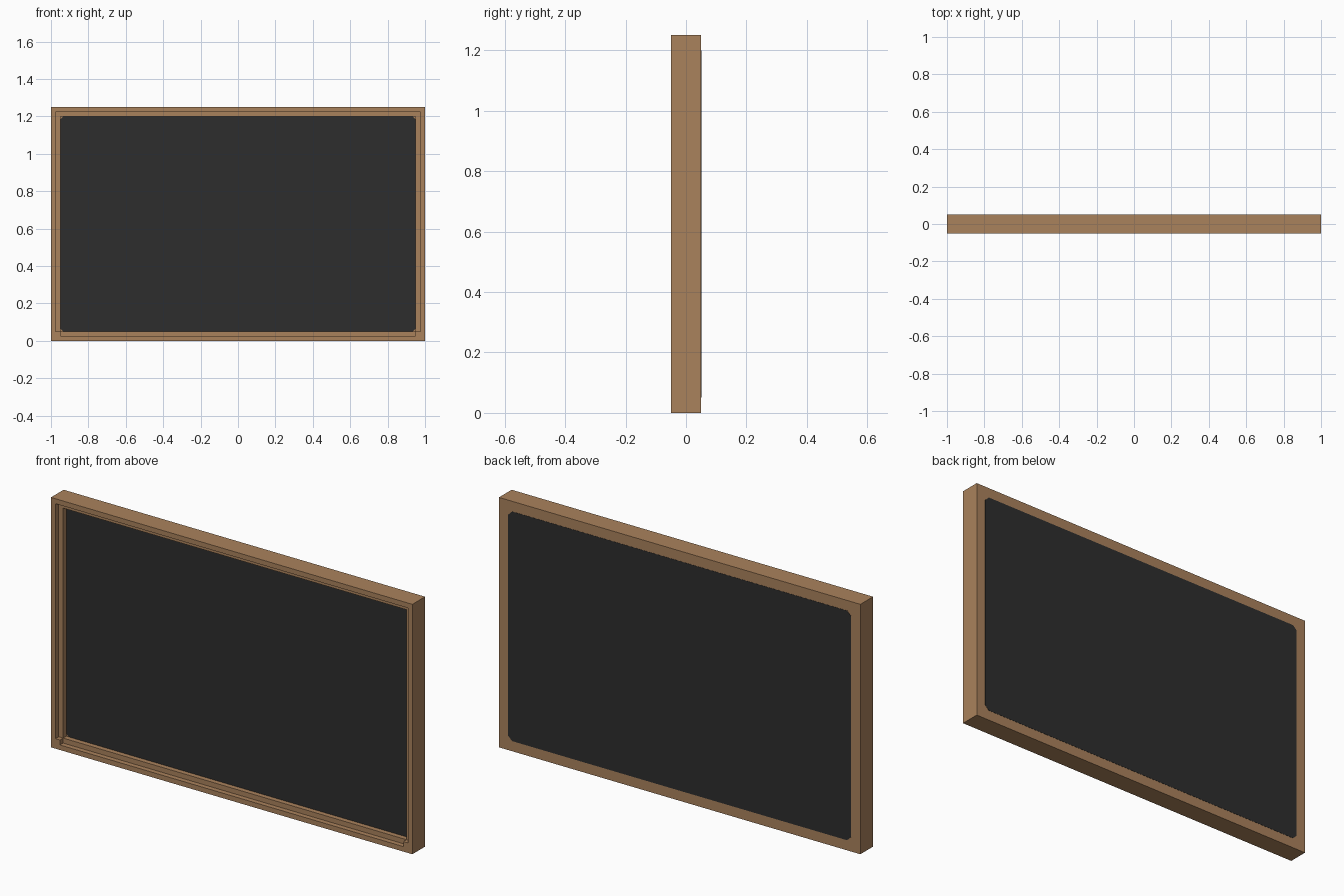
import bpy, bmesh, math

cube = bpy.data.objects.get("Cube")
if cube:
    bpy.data.objects.remove(cube, do_unlink=True)


def material(name, rgb):
    m = bpy.data.materials.new(name)
    m.diffuse_color = (*rgb, 1)
    m.use_nodes = True
    bsdf = m.node_tree.nodes["Principled BSDF"]
    bsdf.inputs["Base Color"].default_value = (*rgb, 1)
    bsdf.inputs["Roughness"].default_value = 0.8
    return m


WOOD = material("warm wood", (0.402, 0.223, 0.107))
SLATE = material("dark slate", (0.027, 0.027, 0.027))


def finish(bm, name, mat):
    bmesh.ops.remove_doubles(bm, verts=bm.verts[:], dist=1e-5)
    bmesh.ops.recalc_face_normals(bm, faces=bm.faces[:])
    bmesh.ops.dissolve_limit(bm, angle_limit=math.radians(1),
                             verts=bm.verts[:], edges=bm.edges[:])
    mesh = bpy.data.meshes.new(name)
    bm.to_mesh(mesh)
    bm.free()
    mesh.materials.append(mat)
    obj = bpy.data.objects.new(name, mesh)
    bpy.context.collection.objects.link(obj)
    return obj


# Wooden frame: a grid of cells, each with its own front depth
XS = [-1, -0.975, -0.95, 0.95, 0.975, 1]
ZS = [0, 0.025, 0.05, 1.2, 1.225, 1.25]
FRONT, LEDGE, FLOOR, BACK = -0.05, -0.025, 0.0, 0.05


def depth(i, k):
    if not (0 <= i < 5 and 0 <= k < 5):
        return BACK                       # outside the frame
    if i == 2 and k == 2:
        return FLOOR                      # board opening
    if (1 <= i <= 3 and k in (2, 3)) or (i == 2 and k == 1):
        return LEDGE                      # stepped rebate
    return FRONT


bm = bmesh.new()


def quad(*points):
    bm.faces.new([bm.verts.new(p) for p in points])


for i in range(6):
    for k in range(6):
        x, z, d = XS[i], ZS[k], depth(i, k)
        if i < 5 and k < 5:
            x2, z2 = XS[i + 1], ZS[k + 1]
            for y in (d, BACK):
                quad((x, y, z), (x2, y, z), (x2, y, z2), (x, y, z2))
        # Step walls towards the neighbouring cells
        left, below = depth(i - 1, k), depth(i, k - 1)
        if k < 5 and left != d:
            quad((x, d, z), (x, left, z), (x, left, ZS[k + 1]), (x, d, ZS[k + 1]))
        if i < 5 and below != d:
            quad((x, d, z), (x, below, z), (XS[i + 1], below, z), (XS[i + 1], d, z))
finish(bm, "wooden_frame", WOOD)


# Slate surfaces: thin plates with clipped corners
def plate(name, y0, y1, clip, half=0.949, low=0.051, high=1.199):
    b = bmesh.new()
    outline = []
    for sx, z, up in ((-1, low, 1), (1, low, 1), (1, high, -1), (-1, high, -1)):
        pair = [(sx * half, z + up * clip), (sx * (half - clip), z)]
        outline += pair if sx * up < 0 else pair[::-1]
    face = b.faces.new([b.verts.new((x, y0, z)) for x, z in outline])
    ext = bmesh.ops.extrude_face_region(b, geom=[face], use_keep_orig=True)
    for v in ext["geom"]:
        if isinstance(v, bmesh.types.BMVert):
            v.co.y = y1
    finish(b, name, SLATE)


plate("front_slate", -0.002, 0.001, 0.014)
plate("back_slate", 0.049, 0.051, 0.022)
